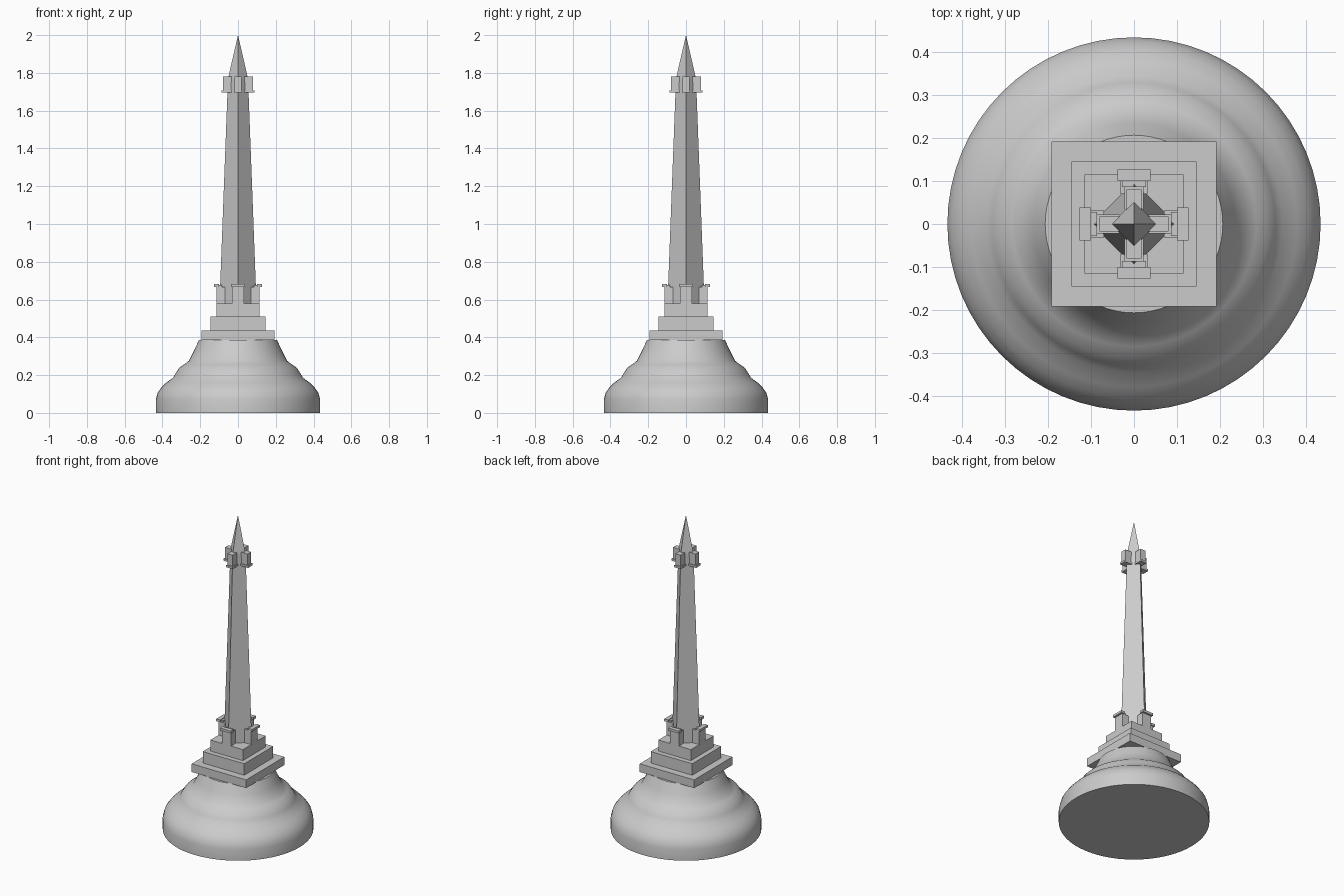
import bpy, bmesh
from math import radians, pi
from mathutils import Matrix

cube = bpy.data.objects.get("Cube")
if cube:
    bpy.data.objects.remove(cube, do_unlink=True)

stone = bpy.data.materials.new("grey stone")
stone.use_nodes = True
GREY = (0.6, 0.6, 0.6, 1)
stone.diffuse_color = GREY
stone.node_tree.nodes["Principled BSDF"].inputs["Base Color"].default_value = GREY


def add_object(name, bm):
    mesh = bpy.data.meshes.new(name)
    bmesh.ops.recalc_face_normals(bm, faces=bm.faces)
    bm.to_mesh(mesh)
    bm.free()
    mesh.materials.append(stone)
    obj = bpy.data.objects.new(name, mesh)
    bpy.context.collection.objects.link(obj)
    return obj


def box(name, x, y, z, turn=0):
    """Box from (min, max) ranges, turned about the z axis."""
    bm = bmesh.new()
    bmesh.ops.create_cube(bm, size=1)
    for v in bm.verts:
        for i, (low, high) in enumerate((x, y, z)):
            v.co[i] = high if v.co[i] > 0 else low
    bmesh.ops.transform(bm, matrix=Matrix.Rotation(turn, 4, "Z"), verts=bm.verts)
    return add_object(name, bm)


def lathe(name, profile, sides):
    """Closed stack of rings; a zero radius makes a point."""
    bm = bmesh.new()
    rings = []
    for r, z in profile:
        count = sides if r else 1
        rings.append([bm.verts.new(Matrix.Rotation(2 * pi * i / sides, 3, "Z") @ Matrix.Identity(3).col[0] * r
                                   + Matrix.Identity(3).col[2] * z) for i in range(count)])
    for low, high in zip(rings, rings[1:]):
        for i in range(sides):
            j = (i + 1) % sides
            if len(high) == 1:
                bm.faces.new((low[i], low[j], high[0]))
            else:
                bm.faces.new((low[i], low[j], high[j], high[i]))
    for ring in (rings[0], rings[-1]):
        if len(ring) > 1:
            bm.faces.new(ring)
    return add_object(name, bm)


# Rounded mound
mound = lathe("mound", [(0.435, 0), (0.435, 0.07), (0.425, 0.108), (0.405, 0.135), (0.38, 0.16),
                        (0.345, 0.185), (0.33, 0.21), (0.312, 0.238), (0.285, 0.257),
                        (0.26, 0.276), (0.235, 0.325), (0.207, 0.385)], 64)
bpy.context.view_layer.objects.active = mound
mound.select_set(True)
bpy.ops.object.shade_smooth_by_angle(angle=radians(40))

# Stepped square plinth
for name, half, z in (("lower_step", 0.192, (0.385, 0.437)),
                      ("middle_step", 0.146, (0.437, 0.51)),
                      ("upper_step", 0.115, (0.51, 0.58))):
    box(name, (-half, half), (-half, half), z)

# Tapered shaft, set cornerwise, with a pointed tip
lathe("shaft", [(0.098, 0.58), (0.053, 1.77), (0, 2.0)], 4)

# Piers and upper brackets on the four corners of the shaft
for i, side in enumerate(("left", "back", "right", "front")):
    turn = i * pi / 2
    box(side + "_pier", (0.07, 0.115), (-0.032, 0.032), (0.58, 0.667), turn)
    box(side + "_pier_cap", (0.1, 0.127), (-0.038, 0.038), (0.667, 0.682), turn)
    box(side + "_pier_shoulder", (0.086, 0.1), (-0.028, 0.028), (0.667, 0.677), turn)
    box(side + "_bracket", (0.03, 0.08), (-0.018, 0.018), (1.705, 1.78), turn)
    box(side + "_bracket_ledge", (0.03, 0.087), (-0.022, 0.022), (1.695, 1.708), turn)
